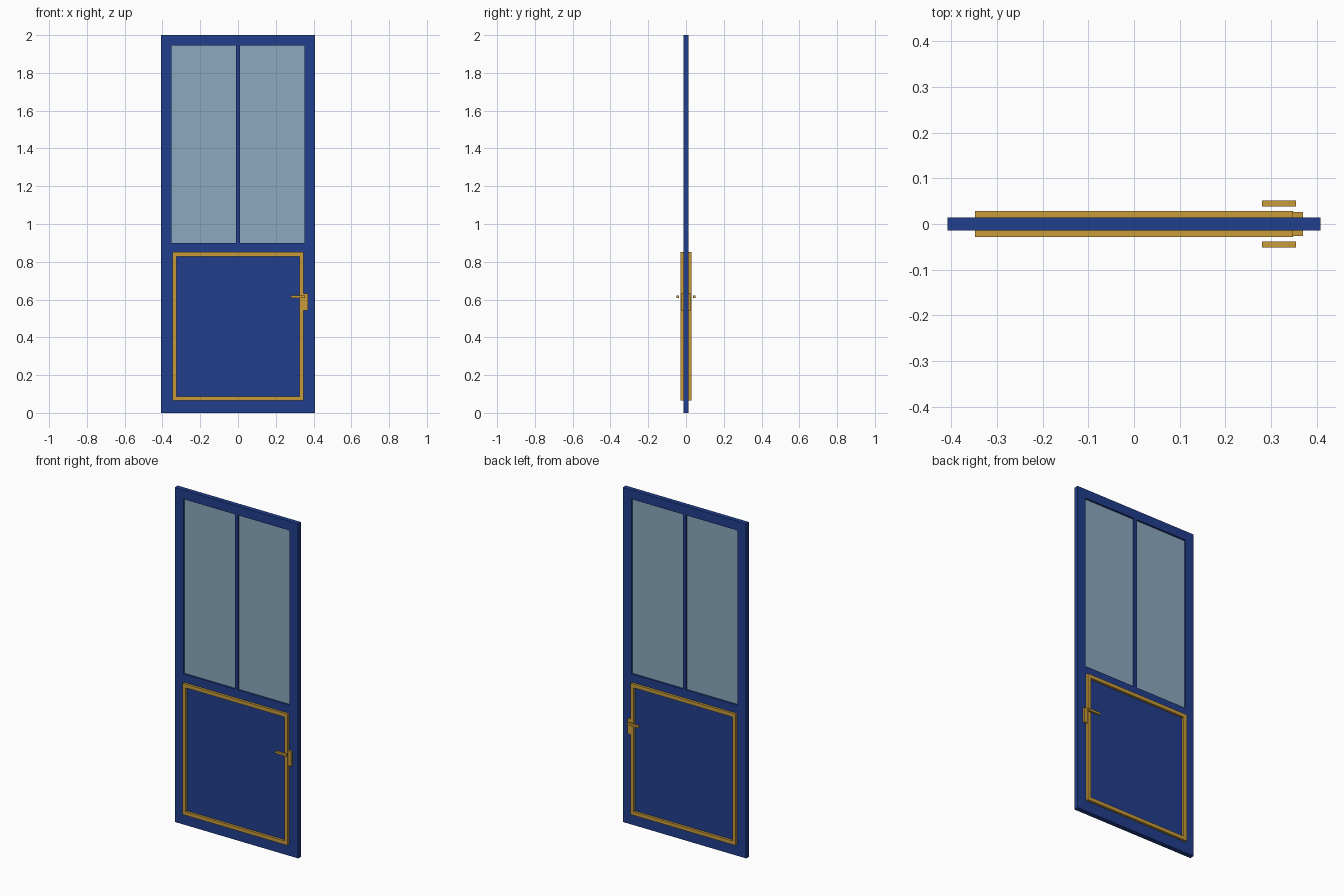
import bpy

if "Cube" in bpy.data.objects:
    bpy.data.objects.remove(bpy.data.objects["Cube"])


def material(name, srgb):
    lin = [((c / 255 + 0.055) / 1.055) ** 2.4 for c in srgb]
    m = bpy.data.materials.new(name)
    m.diffuse_color = (*lin, 1)
    m.use_nodes = True
    m.node_tree.nodes["Principled BSDF"].inputs["Base Color"].default_value = m.diffuse_color
    return m


BLUE = material("blue paint", (33, 62, 140))
GOLD = material("brass", (200, 155, 58))
GLASS = material("window glass", (139, 168, 189))


def box(name, x, y, z, mat):
    """Box from (min, max) ranges."""
    bpy.ops.mesh.primitive_cube_add(size=1, location=[sum(r) / 2 for r in (x, y, z)])
    ob = bpy.context.object
    ob.name = name
    ob.scale = [r[1] - r[0] for r in (x, y, z)]
    bpy.ops.object.transform_apply(location=False, rotation=False, scale=True)
    ob.data.materials.append(mat)
    return ob


W, D = 0.408, 0.014      # half width and half depth of the door
WX, Z0, Z1 = 0.352, 0.90, 1.945   # window opening
depth = (-D, D)

# Door leaf: lower panel, stiles, top rail and mullion
box("lower_panel", (-W, W), depth, (0, Z0), BLUE)
box("top_rail", (-W, W), depth, (Z1, 2), BLUE)
box("left_stile", (-W, -WX), depth, (Z0, Z1), BLUE)
box("right_stile", (WX, W), depth, (Z0, Z1), BLUE)
box("mullion", (-0.01, 0.01), depth, (Z0, Z1), BLUE)

# Recessed panes
for side, x in (("left", (-WX, -0.01)), ("right", (0.01, WX))):
    box(side + "_pane", x, (-0.003, 0.003), (Z0, Z1), GLASS)

# Brass trim and handle on both faces
FX, F0, F1, T = 0.348, 0.066, 0.851, 0.022
for side, s in (("front", -1), ("back", 1)):
    def out(a, b):
        return tuple(sorted((s * a, s * b)))
    y = out(D, 0.028)
    box(side + "_trim_bottom", (-FX, FX), y, (F0, F0 + T), GOLD)
    box(side + "_trim_top", (-FX, FX), y, (F1 - T, F1), GOLD)
    box(side + "_trim_left", (-FX, -FX + T), y, (F0 + T, F1 - T), GOLD)
    box(side + "_trim_right", (FX - T, FX), y, (F0 + T, F1 - T), GOLD)
    box(side + "_handle_plate", (0.33, 0.37), out(D, 0.026), (0.543, 0.633), GOLD)
    box(side + "_handle_lever", (0.28, 0.355), out(0.038, 0.051), (0.608, 0.621), GOLD)
